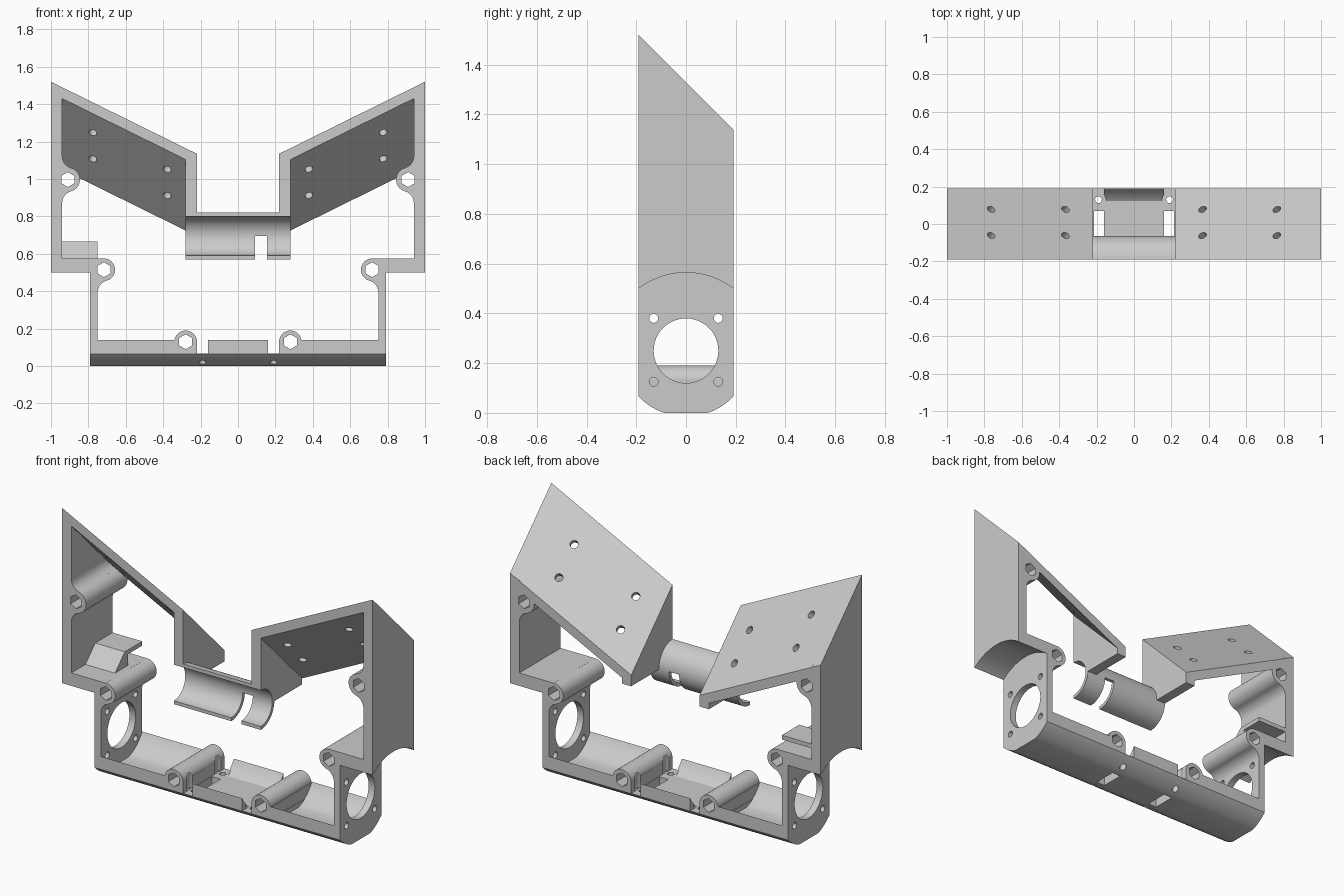
import bpy, bmesh
from math import pi, sin, cos, sqrt, atan2
from mathutils import Vector

if "Cube" in bpy.data.objects:
    bpy.data.objects.remove(bpy.data.objects["Cube"], do_unlink=True)

grey = bpy.data.materials.new("light grey plastic")
grey.use_nodes = True
grey.diffuse_color = (0.6, 0.6, 0.6, 1)
grey.node_tree.nodes["Principled BSDF"].inputs["Base Color"].default_value = (0.6, 0.6, 0.6, 1)

D = 0.19            # half depth
SLOPE = 0.494       # roof rise along x
AXIS = 0.25         # height of the motor axis


def prism(name, axis, profile, lo, hi, drop=0.0):
    """Extrude a 2D profile along an axis; drop lowers the far end."""
    bm = bmesh.new()
    rings = []
    for w, dz in ((lo, 0), (hi, -drop)):
        place = {"x": lambda u, v: (w, u, v + dz),
                 "y": lambda u, v: (u, w, v + dz),
                 "z": lambda u, v: (u, v, w)}[axis]
        rings.append([bm.verts.new(place(u, v)) for u, v in profile])
    a, b = rings
    n = len(a)
    bm.faces.new(a)
    bm.faces.new(b[::-1])
    for i in range(n):
        bm.faces.new((a[i], b[i], b[(i + 1) % n], a[(i + 1) % n]))
    bmesh.ops.recalc_face_normals(bm, faces=bm.faces)
    mesh = bpy.data.meshes.new(name)
    bm.to_mesh(mesh)
    bm.free()
    mesh.materials.append(grey)
    ob = bpy.data.objects.new(name, mesh)
    bpy.context.collection.objects.link(ob)
    return ob


def arc(u, v, r, a0, a1, n=24):
    return [(u + r * cos(a0 + (a1 - a0) * i / n), v + r * sin(a0 + (a1 - a0) * i / n))
            for i in range(n + 1)]


def disc(u, v, r, n=48):
    return arc(u, v, r, pi / 2, pi / 2 + 2 * pi, n)[:-1]


def box(name, x0, x1, y0, y1, z0, z1):
    return prism(name, "z", [(x0, y0), (x1, y0), (x1, y1), (x0, y1)], z0, z1)


def combine(target, op, *parts):
    """Apply a boolean with each part, then remove the part."""
    bpy.context.view_layer.objects.active = target
    for part in parts:
        mod = target.modifiers.new("combine", "BOOLEAN")
        mod.operation, mod.solver, mod.object = op, "EXACT", part
        bpy.ops.object.modifier_apply(modifier=mod.name)
        bpy.data.objects.remove(part, do_unlink=True)


def hex_hole(x, z):
    return prism("hex_cutter", "y", disc(x, z, 0.04, 6), -0.3, 0.3)


def fillet(cx, cz, r, wall, way, R=0.065):
    """Concave web between a round boss and a vertical wall."""
    fx = wall - R
    dz = sqrt((r + R) ** 2 - (cx - fx) ** 2)
    end = atan2(dz, cx - fx)
    pts = [(x, cz + way * (z - dz)) for x, z in arc(fx, 0, R, 0, end, 10)]
    return prism("fillet", "y", [(wall + 0.02, cz - way * dz)] + pts
                 + [(cx, cz), (wall + 0.02, cz)], -D, D)


def outer_arc(top):
    """Rounded underside of tray and end plates, left to right, up to z = top."""
    a = atan2(0.25, 0.085)
    b = atan2(0.185, D)
    right = arc(0, AXIS, 0.2652, -a, -b, 10)
    pts = [(-y, z) for y, z in right[::-1]] + right
    pts = [(max(-D, min(D, y)), max(z, 0)) for y, z in pts]
    return [(-D, top)] + pts + [(D, top)]


# Side bracket: roof, walls, shelf, end plate
bracket = prism("left_bracket", "y", [(0.22, 1.135), (1, 1.52), (1, 1.46), (0.22, 1.075)],
                -D, D, 2 * D)
inner_wall = prism("inner_wall", "x", [(-D, 0.69), (D, 0.69), (D, 0.735), (-D, 1.115)], 0.22, 0.28)
combine(inner_wall, "DIFFERENCE", prism("bore", "x", disc(-D, 0.695, 0.115), 0.2, 0.3))
combine(bracket, "UNION", inner_wall,
        prism("outer_wall", "x", [(-D, 0.45), (D, 0.45), (D, 1.095), (-D, 1.475)], 0.94, 1.0),
        box("shelf", 0.72, 1.0, -D, D, 0.45, 0.575))
combine(bracket, "DIFFERENCE", prism("arch", "x", disc(0, AXIS, 0.314, 96), 0.6, 1.1))
combine(bracket, "UNION", prism("end_plate", "x", outer_arc(0.57), 0.75, 0.79))
combine(bracket, "DIFFERENCE", prism("arch", "x", disc(0, AXIS, 0.314, 96), 0.79, 1.1))

# Screw bosses on the bracket
combine(bracket, "UNION",
        prism("upper_boss", "y", disc(0.91, 0.997, 0.065), -D, D),
        fillet(0.91, 0.997, 0.065, 0.94, -1), fillet(0.91, 0.997, 0.065, 0.94, 1),
        prism("lower_boss", "y", disc(0.717, 0.515, 0.06), -D, D),
        fillet(0.717, 0.515, 0.06, 0.75, 1))
# Trim anything poking above the roof
roof_line = 1.521
combine(bracket, "DIFFERENCE",
        prism("roof_trim", "y", [(0.5, roof_line - 0.5 * SLOPE), (1.1, roof_line + 0.1 * SLOPE),
                                 (1.1, 2.5), (0.5, 2.5)], -D, D, 2 * D),
        hex_hole(0.91, 0.997), hex_hole(0.717, 0.515),
        prism("motor_hole", "x", disc(0, AXIS, 0.13), 0.7, 0.85))
for y in (-0.13, 0.13):
    for z in (0.125, 0.38):
        combine(bracket, "DIFFERENCE", prism("screw", "x", disc(y, z, 0.018, 20), 0.74, 0.85))

# Mounting holes square to the roof
normal = Vector((-SLOPE, 1, 1)).normalized()
for x in (0.373, 0.77):
    for y in (-0.075, 0.065):
        hole = prism("roof_hole", "z", disc(0, 0, 0.022, 20), -0.08, 0.08)
        hole.rotation_euler = normal.to_track_quat("Z", "Y").to_euler()
        hole.location = (x, y, 1.49 - SLOPE * (1 - x) - (y + D))
        bpy.context.view_layer.update()
        combine(bracket, "DIFFERENCE", hole)

# Mirrored bracket
right = bpy.data.objects.new("right_bracket", bracket.data.copy())
bpy.context.collection.objects.link(right)
bm = bmesh.new()
bm.from_mesh(right.data)
bmesh.ops.scale(bm, vec=(-1, 1, 1), verts=bm.verts)
bmesh.ops.reverse_faces(bm, faces=bm.faces)
bm.to_mesh(right.data)
bm.free()

# Cable clip on the right shelf, open to the back
clip = prism("cable_clip", "x", [(-0.06, 0.575), (0.03, 0.665), (D, 0.665), (D, 0.64),
                                 (0.06, 0.64), (0.06, 0.575)], -0.94, -0.75)

# Half pipe between the brackets, with a slot in its lower half
pipe = prism("half_pipe", "x", arc(-D, 0.695, 0.125, -pi / 2, pi / 2)
             + arc(-D, 0.695, 0.105, pi / 2, -pi / 2), -0.28, 0.28)
combine(pipe, "DIFFERENCE", box("slot", 0.09, 0.155, -0.3, 0.1, 0.5, 0.695))

# Bottom tray: rounded trough, notched beside the middle cradle
inside = arc(0, AXIS, 0.22, -atan2(0.11, D), -atan2(0.21, 0.066), 12)[1:]
tray = prism("bottom_tray", "x", outer_arc(0.14) + inside
             + [(-y, z) for y, z in inside[::-1]], -0.75, 0.75)
for x in (-0.19, 0.19):
    combine(tray, "DIFFERENCE", box("gap", x - 0.03, x + 0.03, -0.3, 0.3, 0.055, 0.3))
combine(tray, "UNION", prism("floor", "x", outer_arc(0.067), -0.345, 0.345))

# Tray bosses, drain windows and screw holes
for s in (-1, 1):
    x0, x1 = sorted((s * 0.22, s * 0.343))
    combine(tray, "UNION", box("boss_base", x0, x1, -D, D, 0.066, 0.135),
            prism("tray_boss", "y", disc(s * 0.28, 0.13, 0.06), -D, D))
    x0, x1 = sorted((s * 0.16, s * 0.215))
    combine(tray, "DIFFERENCE", hex_hole(s * 0.28, 0.13),
            box("window", x0, x1, -0.065, 0.07, -0.1, 0.12))
    for y in (-0.13, 0.13):
        combine(tray, "DIFFERENCE",
                prism("screw", "z", disc(s * 0.19, y, 0.018, 20), -0.1, 0.1),
                prism("head_room", "z", disc(s * 0.19, y, 0.04, 24), 0.068, 0.3))

# Smooth the round surfaces, keep the edges sharp
for ob in (bracket, right, clip, pipe, tray):
    bpy.ops.object.select_all(action="DESELECT")
    ob.select_set(True)
    bpy.context.view_layer.objects.active = ob
    bpy.ops.object.shade_smooth_by_angle(angle=0.5)
